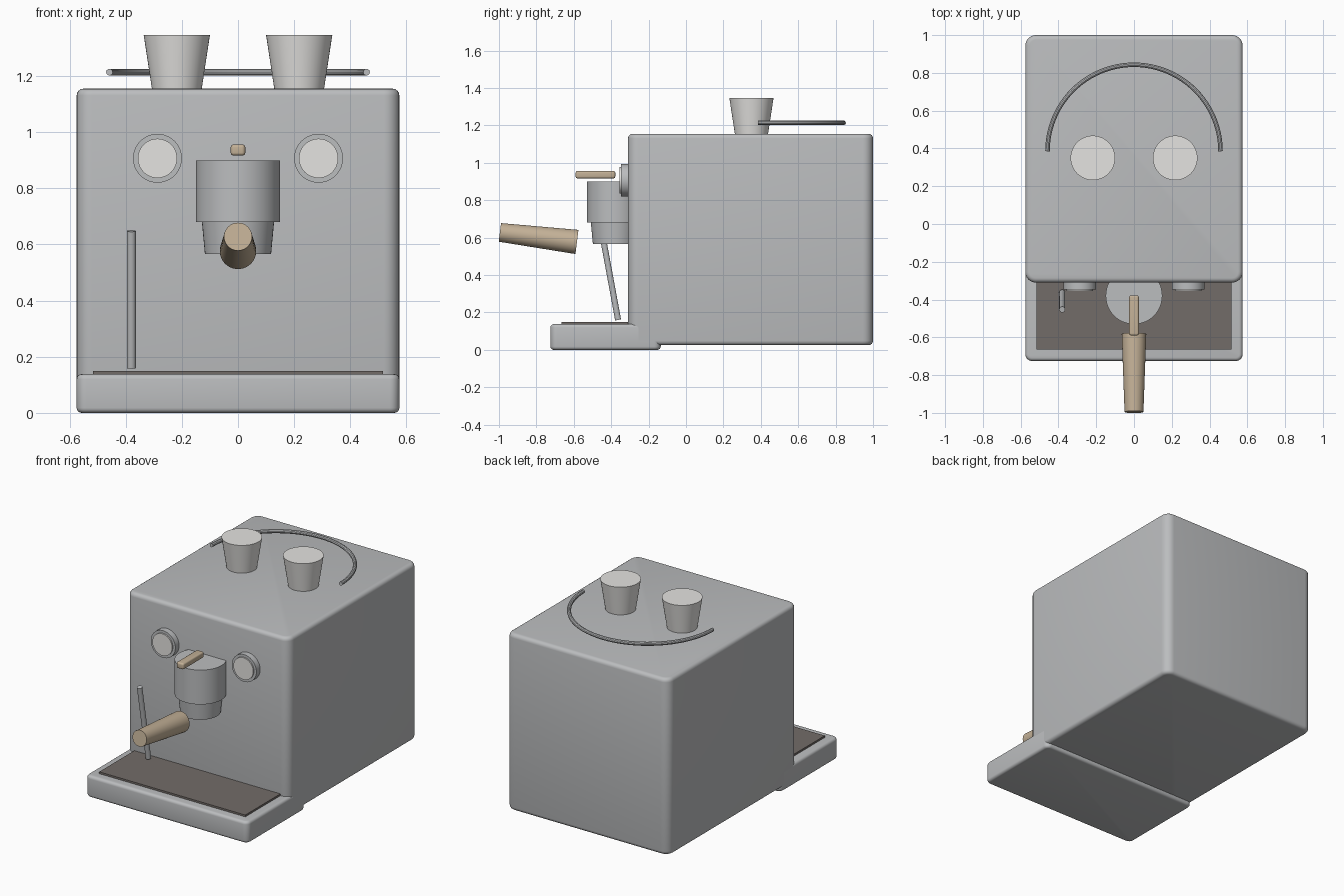
import bpy, bmesh, math
from mathutils import Vector

cube = bpy.data.objects.get("Cube")
if cube:
    bpy.data.objects.remove(cube, do_unlink=True)


def material(name, rgb):
    m = bpy.data.materials.new(name)
    m.use_nodes = True
    m.diffuse_color = (*rgb, 1)
    m.node_tree.nodes["Principled BSDF"].inputs["Base Color"].default_value = (*rgb, 1)
    return m


STEEL = material("brushed_steel", (0.5, 0.51, 0.52))
PALE = material("pale_ceramic", (0.78, 0.77, 0.75))
DARK = material("dark_grate", (0.17, 0.15, 0.138))
WOOD = material("light_wood", (0.55, 0.44, 0.31))


def finish(obj, name, mat):
    obj.name = name
    obj.data.materials.clear()
    obj.data.materials.append(mat)
    bpy.ops.object.select_all(action='DESELECT')
    obj.select_set(True)
    bpy.context.view_layer.objects.active = obj
    if obj.type == 'CURVE':
        bpy.ops.object.convert(target='MESH')
    bpy.ops.object.shade_smooth_by_angle(angle=math.radians(35))
    return obj


def box(name, lo, hi, mat, corner=0, rim=0):
    """Box between two corners, with rounded upright edges and softened rims."""
    lo, hi = Vector(lo), Vector(hi)
    size, mid = hi - lo, (hi + lo) / 2
    bm = bmesh.new()
    bmesh.ops.create_cube(bm, size=1)
    for v in bm.verts:
        v.co = mid + Vector(a * b for a, b in zip(v.co, size))
    if corner:
        upright = [e for e in bm.edges if abs(e.verts[0].co.z - e.verts[1].co.z) > 1e-4]
        bmesh.ops.bevel(bm, geom=upright, offset=corner, segments=6, profile=0.5, affect='EDGES')
    if rim:
        rims = [e for e in bm.edges if abs(e.verts[0].co.z - e.verts[1].co.z) < 1e-4]
        bmesh.ops.bevel(bm, geom=rims, offset=rim, segments=4, profile=0.5, affect='EDGES')
    bmesh.ops.recalc_face_normals(bm, faces=bm.faces)
    mesh = bpy.data.meshes.new(name)
    bm.to_mesh(mesh)
    bm.free()
    obj = bpy.data.objects.new(name, mesh)
    bpy.context.collection.objects.link(obj)
    return finish(obj, name, mat)


def cone(name, start, end, r1, r2, mat, sides=48):
    """Tapered cylinder from one point to another."""
    a, b = Vector(start), Vector(end)
    bpy.ops.mesh.primitive_cone_add(
        vertices=sides, radius1=r1, radius2=r2, depth=(b - a).length,
        location=(a + b) / 2, rotation=(b - a).to_track_quat('Z', 'Y').to_euler())
    return finish(bpy.context.object, name, mat)


# Housing and drip tray
box("housing", (-0.575, -0.31, 0.025), (0.575, 1.0, 1.155), STEEL, 0.055, 0.024)
box("drip_tray", (-0.575, -0.725, 0), (0.575, -0.135, 0.138), STEEL, 0.035, 0.018)
box("tray_grate", (-0.517, -0.665, 0.13), (0.517, -0.29, 0.15), DARK)

# Brew group with its lever and handle
cone("group_head", (0, -0.38, 0.68), (0, -0.38, 0.9), 0.15, 0.15, STEEL)
cone("filter_basket", (0, -0.38, 0.567), (0, -0.38, 0.685), 0.118, 0.129, STEEL)
box("brew_lever", (-0.026, -0.59, 0.917), (0.026, -0.378, 0.956), WOOD, 0.012, 0.01)
cone("filter_handle", (0, -0.583, 0.577), (0, -0.995, 0.628), 0.065, 0.05, WOOD)

# Steam wand
cone("steam_wand", (-0.38, -0.363, 0.16), (-0.38, -0.453, 0.648), 0.016, 0.016, STEEL, 24)

# Paired gauges and cups
for side, sx in (("left", 1), ("right", -1)):
    x = 0.287 * sx
    cone(side + "_gauge_rim", (x, -0.29, 0.907), (x, -0.348, 0.907), 0.087, 0.087, STEEL)
    cone(side + "_gauge_face", (x, -0.34, 0.907), (x, -0.356, 0.907), 0.07, 0.07, PALE)
    cx = 0.218 * sx
    cone(side + "_cup", (cx, 0.35, 1.15), (cx, 0.35, 1.346), 0.088, 0.118, PALE)

# Curved cup rail
curve = bpy.data.curves.new("cup_rail", 'CURVE')
curve.dimensions = '3D'
curve.bevel_depth = 0.012
curve.bevel_resolution = 3
curve.use_fill_caps = True
spline = curve.splines.new('POLY')
steps = 48
spline.points.add(steps)
for i, p in enumerate(spline.points):
    t = math.pi * i / steps
    p.co = (0.458 * math.cos(t), 0.385 + 0.458 * math.sin(t), 1.214, 1)
rail = bpy.data.objects.new("cup_rail", curve)
bpy.context.collection.objects.link(rail)
finish(rail, "cup_rail", STEEL)
